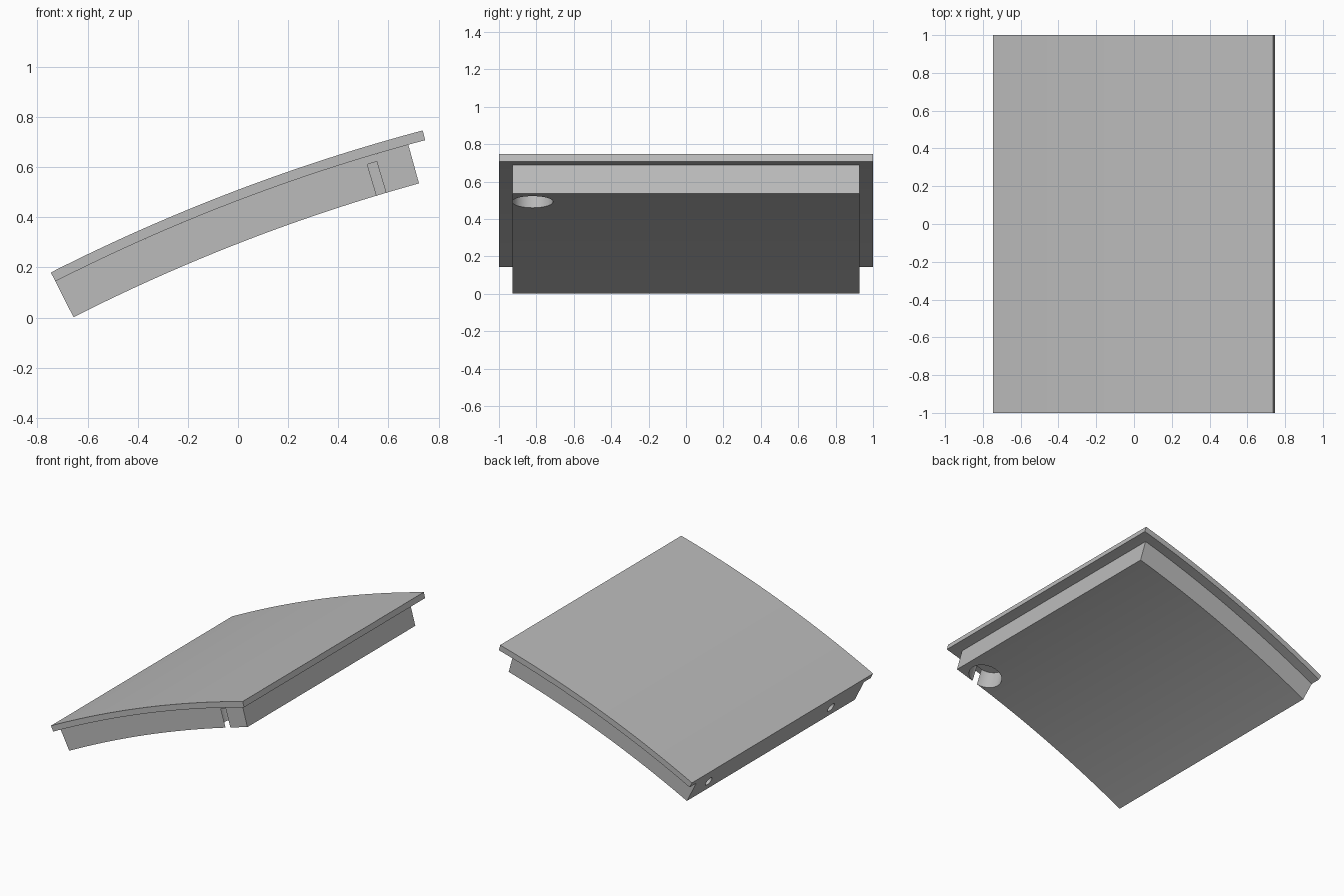
import bpy
import bmesh
from math import sin, cos, radians
from mathutils import Matrix, Vector

cube = bpy.data.objects.get("Cube")
if cube:
    bpy.data.objects.remove(cube, do_unlink=True)

# Common centre of all the arcs; angles are measured from vertical toward -x
CX, CZ = 2.692, -6.598
R_TOP, R_UNDER, R_BOTTOM = 7.6, 7.56, 7.4
LOW_END, HIGH_END, BLOCK_END = 26.9, 14.91, 15.44

grey = bpy.data.materials.new("plain_grey")
grey.use_nodes = True
colour = (0.5, 0.5, 0.5, 1)
grey.diffuse_color = colour
grey.node_tree.nodes["Principled BSDF"].inputs["Base Color"].default_value = colour


def polar(r, degrees, y=0):
    a = radians(degrees)
    return Vector((CX - r * sin(a), y, CZ + r * cos(a)))


def make_object(name, bm):
    bmesh.ops.recalc_face_normals(bm, faces=bm.faces)
    mesh = bpy.data.meshes.new(name)
    bm.to_mesh(mesh)
    bm.free()
    mesh.materials.append(grey)
    obj = bpy.data.objects.new(name, mesh)
    bpy.context.collection.objects.link(obj)
    return obj


def curved_slab(name, r_in, r_out, start, end, half_width, steps=40):
    """Extrude a ring-sector profile along y."""
    angles = [start + (end - start) * i / steps for i in range(steps + 1)]
    outline = [polar(r_out, a, -half_width) for a in angles]
    outline += [polar(r_in, a, -half_width) for a in reversed(angles)]
    bm = bmesh.new()
    face = bm.faces.new([bm.verts.new(p) for p in outline])
    ext = bmesh.ops.extrude_face_region(bm, geom=[face])
    verts = [g for g in ext["geom"] if isinstance(g, bmesh.types.BMVert)]
    bmesh.ops.translate(bm, verts=verts, vec=(0, 2 * half_width, 0))
    return make_object(name, bm)


def drill(target, centre, tilt, radius, depth):
    """Cut a blind round hole of the given depth around a surface point."""
    bm = bmesh.new()
    bmesh.ops.create_cone(
        bm, cap_ends=True, segments=48, radius1=radius, radius2=radius, depth=2 * depth,
        matrix=Matrix.Translation(centre) @ Matrix.Rotation(radians(tilt), 4, 'Y'))
    cutter = make_object("hole_cutter", bm)
    cutter.hide_render = True
    mod = target.modifiers.new("hole", 'BOOLEAN')
    mod.operation = 'DIFFERENCE'
    mod.solver = 'EXACT'
    mod.object = cutter
    bpy.context.view_layer.objects.active = target
    bpy.ops.object.modifier_apply(modifier=mod.name)
    bpy.data.objects.remove(cutter, do_unlink=True)


# Thin curved cover and the thicker block beneath it
cover = curved_slab("cover_plate", R_UNDER, R_TOP, LOW_END, HIGH_END, 1.0)
block = curved_slab("base_block", R_BOTTOM, R_UNDER, LOW_END, BLOCK_END, 0.927)

# Round pocket underneath, breaking through the front face as a narrow slot
POCKET = 16.65
drill(block, polar(R_BOTTOM, POCKET, -0.82), -POCKET, 0.109, 0.13)

# Two pin holes in the low end
for y in (0.74, -0.61):
    drill(block, polar(7.485, LOW_END, y), 90 - LOW_END, 0.032, 0.12)

# Smooth the curves, keep the edges crisp
for obj in (cover, block):
    bpy.ops.object.select_all(action='DESELECT')
    obj.select_set(True)
    bpy.context.view_layer.objects.active = obj
    bpy.ops.object.shade_smooth_by_angle(angle=radians(30))
